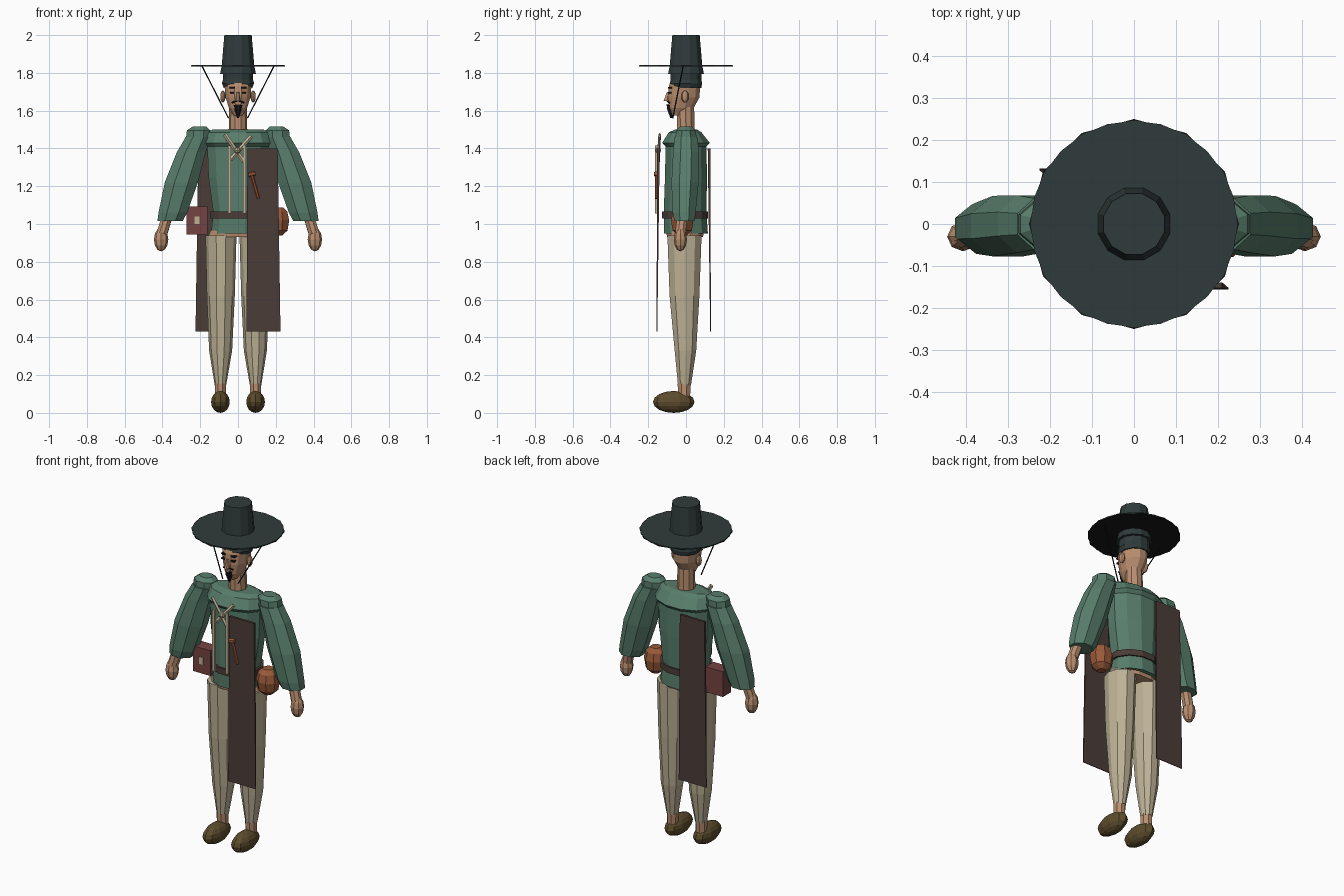
import bpy, bmesh, math
from mathutils import Vector

if "Cube" in bpy.data.objects:
    bpy.data.objects.remove(bpy.data.objects["Cube"])


def srgb(r, g, b):
    f = lambda c: (c / 255 / 12.92) if c < 10 else ((c / 255 + 0.055) / 1.055) ** 2.4
    return (f(r), f(g), f(b), 1)


def material(name, *rgb):
    m = bpy.data.materials.new(name)
    m.diffuse_color = srgb(*rgb)
    m.use_nodes = True
    m.node_tree.nodes["Principled BSDF"].inputs["Base Color"].default_value = m.diffuse_color
    return m


GREEN = material("green_cloth", 88, 125, 107)
HAT = material("dark_teal", 48, 59, 59)
CREAM = material("cream_cloth", 190, 178, 150)
SKIN = material("skin", 186, 143, 112)
SHOE = material("olive_leather", 92, 76, 44)
BROWN = material("dark_brown", 75, 60, 56)
RED = material("red_brown", 116, 68, 66)
GOURD = material("orange_brown", 154, 90, 58)
BLACK = material("black", 25, 23, 23)


def finish(name, bm, mat):
    bmesh.ops.recalc_face_normals(bm, faces=bm.faces)
    me = bpy.data.meshes.new(name)
    bm.to_mesh(me)
    bm.free()
    me.materials.append(mat)
    ob = bpy.data.objects.new(name, me)
    bpy.context.collection.objects.link(ob)
    return ob


def loft(name, rings, n, mat, turn=0.5):
    """Skin horizontal elliptical rings (cx, cy, z, rx, ry), capped at both ends."""
    bm = bmesh.new()
    loops = []
    for cx, cy, z, rx, ry in rings:
        angs = [(i + turn) * math.tau / n for i in range(n)]
        loops.append([bm.verts.new((cx + rx * math.sin(a), cy - ry * math.cos(a), z)) for a in angs])
    for a, b in zip(loops, loops[1:]):
        for i in range(n):
            j = (i + 1) % n
            bm.faces.new((a[i], a[j], b[j], b[i]))
    bm.faces.new(loops[0])
    bm.faces.new(loops[-1])
    return finish(name, bm, mat)


def box(name, c, size, mat):
    bm = bmesh.new()
    bmesh.ops.create_cube(bm, size=1)
    for v in bm.verts:
        v.co = Vector(c) + Vector(p * s for p, s in zip(v.co, size))
    return finish(name, bm, mat)


def ball(name, c, r, mat, u=10, v=6):
    bm = bmesh.new()
    bmesh.ops.create_uvsphere(bm, u_segments=u, v_segments=v, radius=1)
    for w in bm.verts:
        w.co = Vector(c) + Vector(p * s for p, s in zip(w.co, r))
    return finish(name, bm, mat)


def rod(name, a, b, w, mat, n=6, flat=1.0):
    """Straight bar from a to b; flat squashes its depth along y."""
    a, b = Vector(a), Vector(b)
    bm = bmesh.new()
    bmesh.ops.create_cone(bm, cap_ends=True, segments=n, radius1=w, radius2=w, depth=(b - a).length)
    q = (b - a).to_track_quat('Z', 'Y')
    for v in bm.verts:
        p = q @ v.co
        p.y *= flat if abs((b - a).y) < 0.03 else 1
        v.co = p + (a + b) / 2
    return finish(name, bm, mat)


def panel(name, s, y_top, y_bot):
    """Tapering hanging cloth; s = 1 for the front one, -1 for the back one."""
    bm = bmesh.new()
    vs = []
    for z, x0, x1, y, t in ((0.43, 0.045, 0.225, y_bot, 0.002), (1.40, 0.05, 0.21, y_top, 0.007)):
        vs.append([bm.verts.new((s * x, y + d, z)) for x, d in ((x0, -t), (x1, -t), (x1, t), (x0, t))])
    for i in range(4):
        j = (i + 1) % 4
        bm.faces.new((vs[0][i], vs[0][j], vs[1][j], vs[1][i]))
    bm.faces.new(vs[0])
    bm.faces.new(vs[1])
    return finish(name, bm, BROWN)


# Torso: jacket with flared yoke, belt, hips, neck
loft("jacket", [(0, 0, .95, .148, .12), (0, -.005, 1.06, .135, .117), (0, 0, 1.25, .162, .115),
                (0, 0, 1.41, .168, .112), (0, 0, 1.43, .185, .13), (0, -.005, 1.485, .165, .09),
                (0, 0, 1.50, .14, .06)], 12, GREEN)
loft("belt", [(0, -.005, 1.03, .150, .127), (0, -.005, 1.066, .150, .127)], 12, BROWN)
loft("hips", [(0, -.005, .93, .165, .098), (0, -.005, .965, .15, .105)], 12, SKIN)
loft("neck", [(0, 0, 1.46, .05, .05), (0, -.003, 1.63, .046, .048)], 10, SKIN)

# Head
loft("head", [(0, -.04, 1.575, .025, .035), (0, -.025, 1.615, .05, .068), (0, -.012, 1.67, .068, .086),
              (0, -.008, 1.73, .074, .086), (0, 0, 1.78, .07, .075)], 12, SKIN)
loft("hair", [(0, .002, 1.72, .078, .082), (0, 0, 1.745, .088, .088), (0, 0, 1.765, .082, .084),
              (0, 0, 1.80, .082, .084)], 12, HAT)
loft("nose", [(0, -.10, 1.65, .013, .022), (0, -.094, 1.70, .007, .008)], 6, SKIN)
loft("beard", [(0, -.078, 1.56, .004, .006), (0, -.078, 1.61, .022, .026), (0, -.085, 1.63, .024, .02)], 6, BLACK)
box("mouth", (0, -.088, 1.632, ), (.026, .03, .006), SKIN)
for s in (-1, 1):
    ball("ear", (s * .080, -.005, 1.675), (.014, .02, .032), SKIN, 8, 6)
    box("eye", (s * .03, -.085, 1.695), (.024, .022, .008), BLACK)
    box("eyebrow", (s * .031, -.083, 1.722), (.028, .024, .007), BLACK)
    rod("moustache", (s * .004, -.099, 1.652), (s * .032, -.088, 1.642), .005, BLACK, 5)
    rod("chin_strap", (s * .19, -.015, 1.835), (s * .05, -.07, 1.56), .0035, BLACK, 5)

# Hat: brim disc, rim, crown
loft("brim", [(0, 0, 1.835, .246, .246), (0, 0, 1.841, .246, .246)], 24, HAT, 0)
loft("brim_rim", [(0, 0, 1.834, .25, .25), (0, 0, 1.840, .25, .25)], 12, BLACK, 0)
loft("hat_crown", [(0, 0, 1.795, .098, .098), (0, 0, 1.84, .089, .089), (0, 0, 2.0, .075, .075)], 12, HAT)

# Arms and legs, mirrored
for s in (-1, 1):
    loft("sleeve", [(s * .36, -.008, 1.015, .072, .058), (s * .345, -.01, 1.06, .082, .066),
                    (s * .30, -.005, 1.22, .095, .078), (s * .247, 0, 1.38, .083, .074),
                    (s * .21, 0, 1.46, .073, .066)], 8, GREEN)
    loft("shoulder_cap", [(s * .212, 0, 1.44, .07, .06), (s * .208, 0, 1.495, .068, .058),
                          (s * .205, 0, 1.515, .04, .034)], 8, GREEN)
    rod("wrist", (s * .375, -.02, 1.04), (s * .402, -.03, .95), .03, SKIN, 8)
    ball("hand", (s * .407, -.03, .918), (.038, .035, .063), SKIN, 8, 6)
    loft("trouser_leg", [(s * .093, -.008, .145, .03, .036), (s * .092, -.003, .33, .061, .06),
                         (s * .091, -.008, .62, .074, .083), (s * .09, -.008, .94, .082, .095)], 10, CREAM)
    loft("ankle", [(s * .093, -.01, .07, .03, .034), (s * .093, -.01, .155, .032, .037)], 8, SKIN)
    ball("shoe", (s * .093, -.065, .058), (.052, .11, .058), SHOE, 10, 8)

# Hanging cloths
panel("front_cloth", 1, -.146, -.154)
panel("back_cloth", -1, .122, .130)

# Ribbons and bow on the chest
for x in (-.045, .034):
    box("ribbon_tail", (x, -.148 if x > 0 else -.158, 1.235), (.016, .012, .36), CREAM)
rod("bow_strip_a", (-.07, -.137, 1.475), (.03, -.147, 1.33), .011, CREAM, 4, .6)
rod("bow_strip_b", (.07, -.139, 1.465), (-.04, -.149, 1.34), .011, CREAM, 4, .6)
ball("bow_knot", (-.003, -.147, 1.39), (.018, .015, .018), CREAM, 8, 4)

# Pipe over the front cloth
rod("pipe_stem", (.072, -.158, 1.265), (.108, -.158, 1.135), .008, GOURD, 6)
rod("pipe_bowl", (.055, -.158, 1.26), (.092, -.158, 1.268), .012, GOURD, 6)

# Side bag with a label plate, and gourd flask
box("side_bag", (-.217, .01, 1.018), (.113, .075, .148), RED)
box("bag_plate", (-.217, -.029, 1.02), (.026, .008, .042), CREAM)
loft("gourd", [(.21, -.02, .938, .025, .025), (.21, -.02, .965, .056, .055), (.21, -.02, 1.02, .066, .064),
               (.21, -.02, 1.065, .055, .053), (.21, -.02, 1.088, .03, .03)], 8, GOURD)
